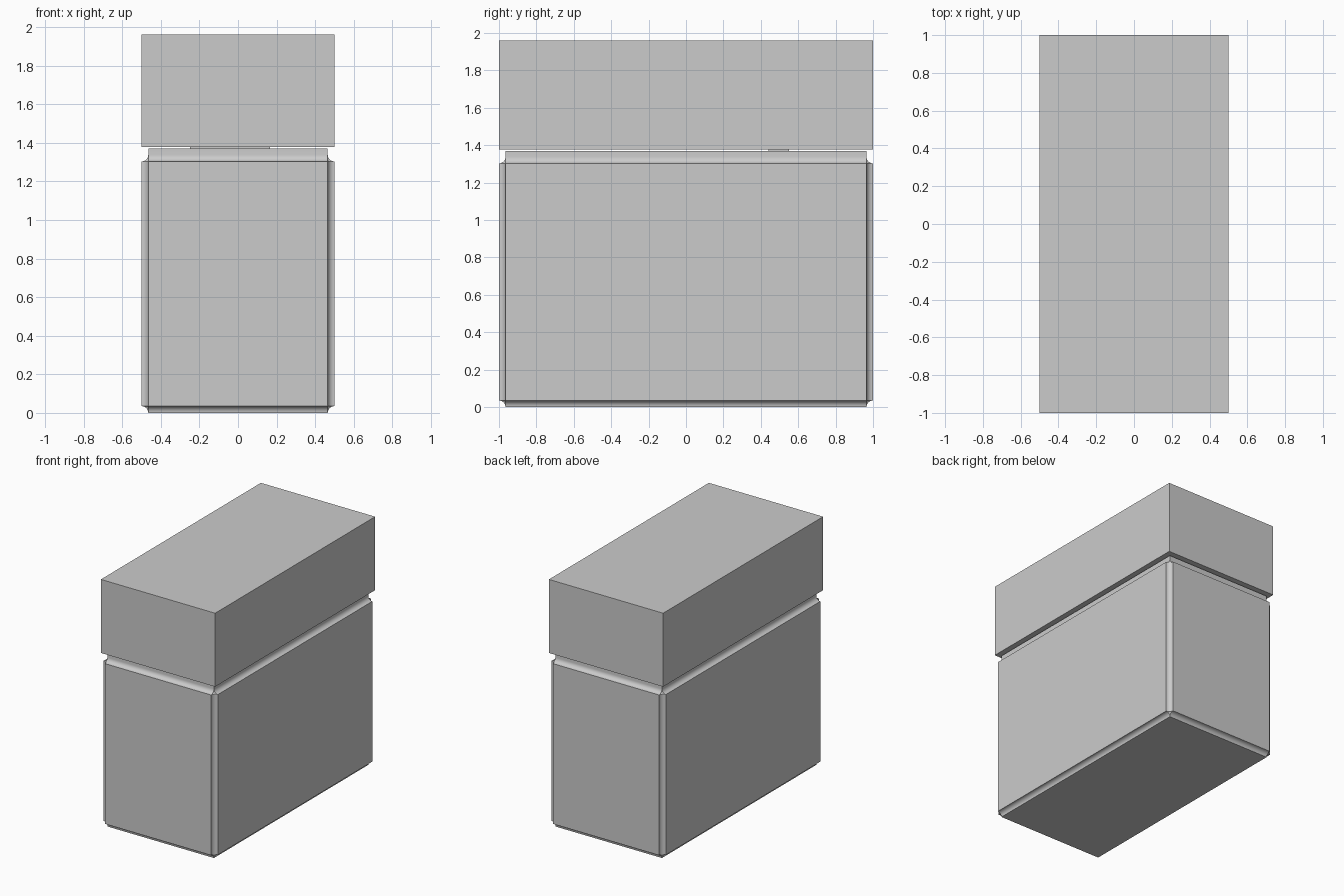
import bpy, bmesh

if "Cube" in bpy.data.objects:
    bpy.data.objects.remove(bpy.data.objects["Cube"])


def make_box(bm, x0, x1, y0, y1, z0, z1):
    bmesh.ops.create_cube(bm, size=1)
    for v in bm.verts:
        v.co.x = x1 if v.co.x > 0 else x0
        v.co.y = y1 if v.co.y > 0 else y0
        v.co.z = z1 if v.co.z > 0 else z0


def finish(bm, name):
    bmesh.ops.recalc_face_normals(bm, faces=bm.faces[:])
    mesh = bpy.data.meshes.new(name)
    bm.to_mesh(mesh)
    bm.free()
    obj = bpy.data.objects.new(name, mesh)
    bpy.context.collection.objects.link(obj)
    return obj


COVE = 0.035

# Body: box with concave coved edges and a short raised neck
bm = bmesh.new()
make_box(bm, -0.5, 0.5, -1, 1, 0, 1.338)
bmesh.ops.bevel(bm, geom=bm.edges[:], offset=COVE, offset_type='OFFSET',
                segments=8, profile=0.086, affect='EDGES')
top = max(bm.faces, key=lambda f: f.calc_center_median().z + f.calc_area())
ext = bmesh.ops.extrude_face_region(bm, geom=[top])
for g in ext["geom"]:
    if isinstance(g, bmesh.types.BMVert):
        g.co.z = 1.37
if top.is_valid:
    bmesh.ops.delete(bm, geom=[top], context='FACES_ONLY')
body = finish(bm, "body")
bpy.context.view_layer.objects.active = body
body.select_set(True)
bpy.ops.object.shade_smooth_by_angle(angle=0.6)

# Small spacer pad showing in the gap under the lid
bm = bmesh.new()
make_box(bm, -0.25, 0.165, 0.44, 0.55, 1.365, 1.381)
finish(bm, "spacer_pad")

# Lid: plain sharp-edged block
bm = bmesh.new()
make_box(bm, -0.5, 0.5, -1, 1, 1.378, 1.96)
finish(bm, "lid")
